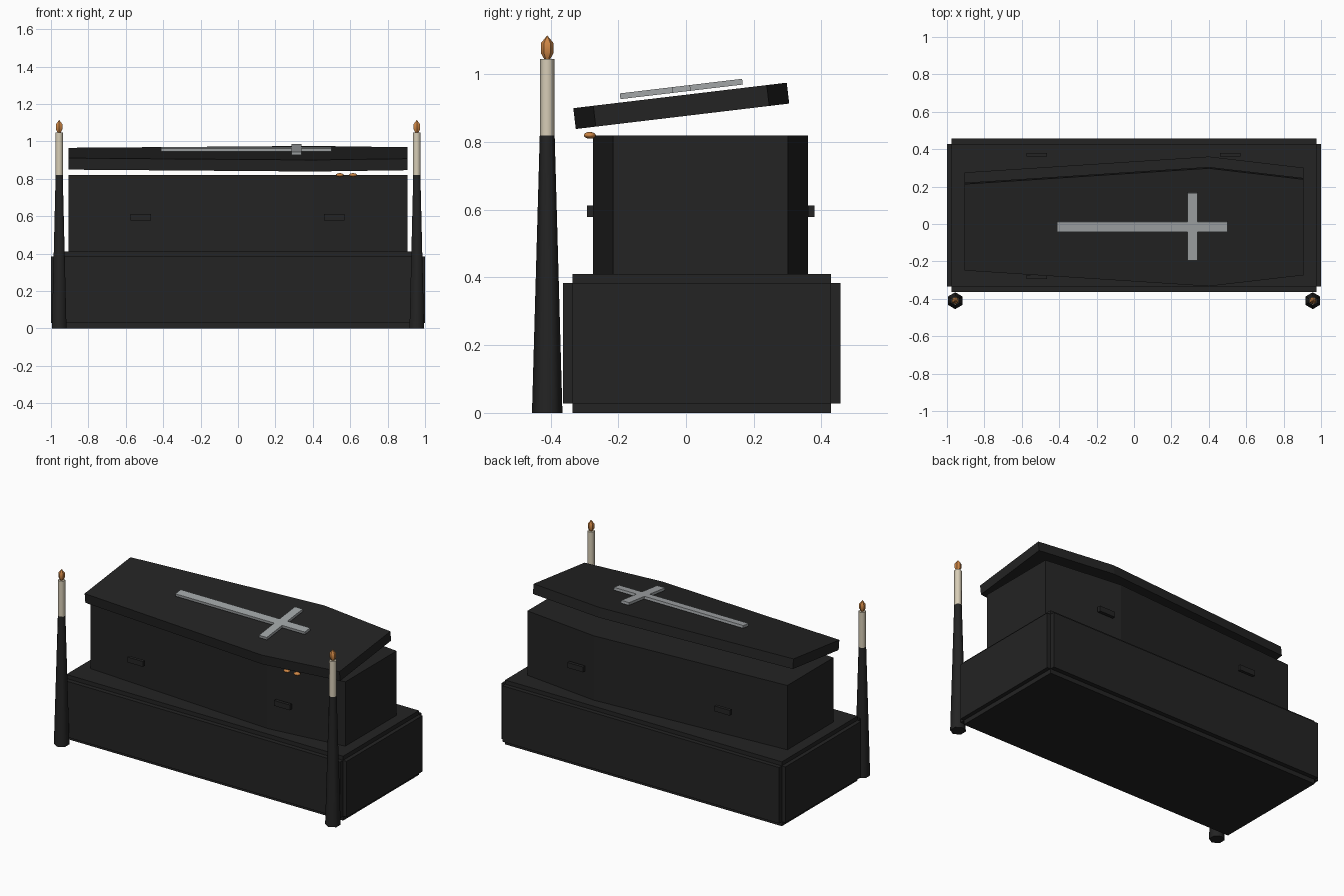
import bpy, bmesh, math
from mathutils import Matrix, Vector

if "Cube" in bpy.data.objects:
    bpy.data.objects.remove(bpy.data.objects["Cube"])


def material(name, rgb):
    m = bpy.data.materials.new(name)
    m.diffuse_color = (*rgb, 1)
    m.use_nodes = True
    m.node_tree.nodes["Principled BSDF"].inputs["Base Color"].default_value = m.diffuse_color
    return m


DARK = material("charcoal", (0.017, 0.017, 0.017))
WAX = material("cream_wax", (0.68, 0.61, 0.47))
FLAME = material("warm_orange", (0.62, 0.24, 0.06))
SILVER = material("silver", (0.36, 0.38, 0.39))


def finish(bm, name, mat, matrix=Matrix(), smooth=None):
    bmesh.ops.recalc_face_normals(bm, faces=bm.faces[:])
    me = bpy.data.meshes.new(name)
    bm.to_mesh(me)
    bm.free()
    ob = bpy.data.objects.new(name, me)
    me.materials.append(mat)
    ob.matrix_world = matrix
    bpy.context.collection.objects.link(ob)
    if smooth:
        bpy.ops.object.select_all(action='DESELECT')
        ob.select_set(True)
        bpy.context.view_layer.objects.active = ob
        bpy.ops.object.shade_smooth_by_angle(angle=math.radians(smooth))
    return ob


def box(bm, x0, x1, y0, y1, z0, z1):
    mid = Vector(((x0 + x1) / 2, (y0 + y1) / 2, (z0 + z1) / 2))
    size = Matrix.Diagonal((x1 - x0, y1 - y0, z1 - z0, 1))
    bmesh.ops.create_cube(bm, size=1, matrix=Matrix.Translation(mid) @ size)


def prism(name, points, z0, z1, mat, matrix):
    """Extrude a flat outline from z0 to z1."""
    bm = bmesh.new()
    face = bm.faces.new([bm.verts.new((x, y, z0)) for x, y in points])
    up = bmesh.ops.extrude_face_region(bm, geom=[face])["geom"]
    verts = [v for v in up if isinstance(v, bmesh.types.BMVert)]
    bmesh.ops.translate(bm, verts=verts, vec=(0, 0, z1 - z0))
    return finish(bm, name, mat, matrix)


def lathe(name, rings, mat, matrix, smooth):
    """Stack six-sided rings of (radius, height), points towards y."""
    bm = bmesh.new()
    loops = [[bm.verts.new((r * math.sin(i * math.pi / 3),
                            r * math.cos(i * math.pi / 3), z))
              for i in range(6)] for r, z in rings]
    for a, b in zip(loops, loops[1:]):
        for i in range(6):
            j = (i + 1) % 6
            bm.faces.new((a[i], a[j], b[j], b[i]))
    bm.faces.new(loops[0])
    bm.faces.new(loops[-1])
    bmesh.ops.remove_doubles(bm, verts=bm.verts[:], dist=0.0005)
    return finish(bm, name, mat, matrix, smooth)


# Pedestal: core with raised panels on the ends and the long sides
bm = bmesh.new()
box(bm, -0.975, 0.975, -0.335, 0.428, 0, 0.41)
box(bm, -1, 1, -0.335, 0.428, 0.028, 0.384)
box(bm, -0.975, 0.975, -0.364, 0.456, 0.028, 0.384)
finish(bm, "pedestal", DARK)

# Coffin body and tilted lid share the six-sided outline
half = [(-0.907, 0.2325), (0.4, 0.3175), (0.907, 0.258)]
outline = half + [(x, -y) for x, y in reversed(half)]
prism("coffin_body", outline, 0.41, 0.82, DARK,
      Matrix.Translation((0, 0.043, 0)))
lid_frame = (Matrix.Translation((0, -0.014, 0.907))
             @ Matrix.Rotation(math.radians(6.8), 4, 'X'))
prism("coffin_lid", outline, -0.031, 0.031, DARK, lid_frame)

# Cross lying just above the lid
cross = [(-0.412, -0.027), (0.285, -0.027), (0.285, -0.182), (0.34, -0.182),
         (0.34, -0.027), (0.5, -0.027), (0.5, 0.027), (0.34, 0.027),
         (0.34, 0.182), (0.285, 0.182), (0.285, 0.027), (-0.412, 0.027)]
prism("lid_cross", cross, 0.041, 0.058, SILVER,
      lid_frame @ Matrix.Translation((0, 0.006, 0)))

# Handles on both long sides
for side, y0, y1 in (("front", -0.293, -0.273), ("back", 0.36, 0.38)):
    for end, x in (("left", -0.52), ("right", 0.515)):
        bm = bmesh.new()
        box(bm, x - 0.055, x + 0.055, y0, y1, 0.578, 0.612)
        finish(bm, f"handle_{side}_{end}", DARK)

# Fingertips peeking over the front rim
for i, x in enumerate((0.544, 0.615)):
    bm = bmesh.new()
    bmesh.ops.create_uvsphere(bm, u_segments=8, v_segments=6, radius=1)
    finish(bm, f"fingertip_{i + 1}", FLAME,
           Matrix.Translation((x, -0.284, 0.82))
           @ Matrix.Diagonal((0.022, 0.018, 0.01, 1)), 60)

# Candle stands, candles and flames
for side, x in (("left", -0.956), ("right", 0.956)):
    place = Matrix.Translation((x, -0.41, 0))
    lathe(f"candle_stand_{side}", [(0.045, 0), (0.022, 0.82)], DARK, place, 70)
    lathe(f"candle_{side}", [(0.022, 0.82), (0.022, 1.046)], WAX, place, 70)
    lathe(f"flame_{side}", [(0.009, 1.046), (0.019, 1.063), (0.019, 1.092),
                            (0.0001, 1.115)], FLAME, place, 45)
